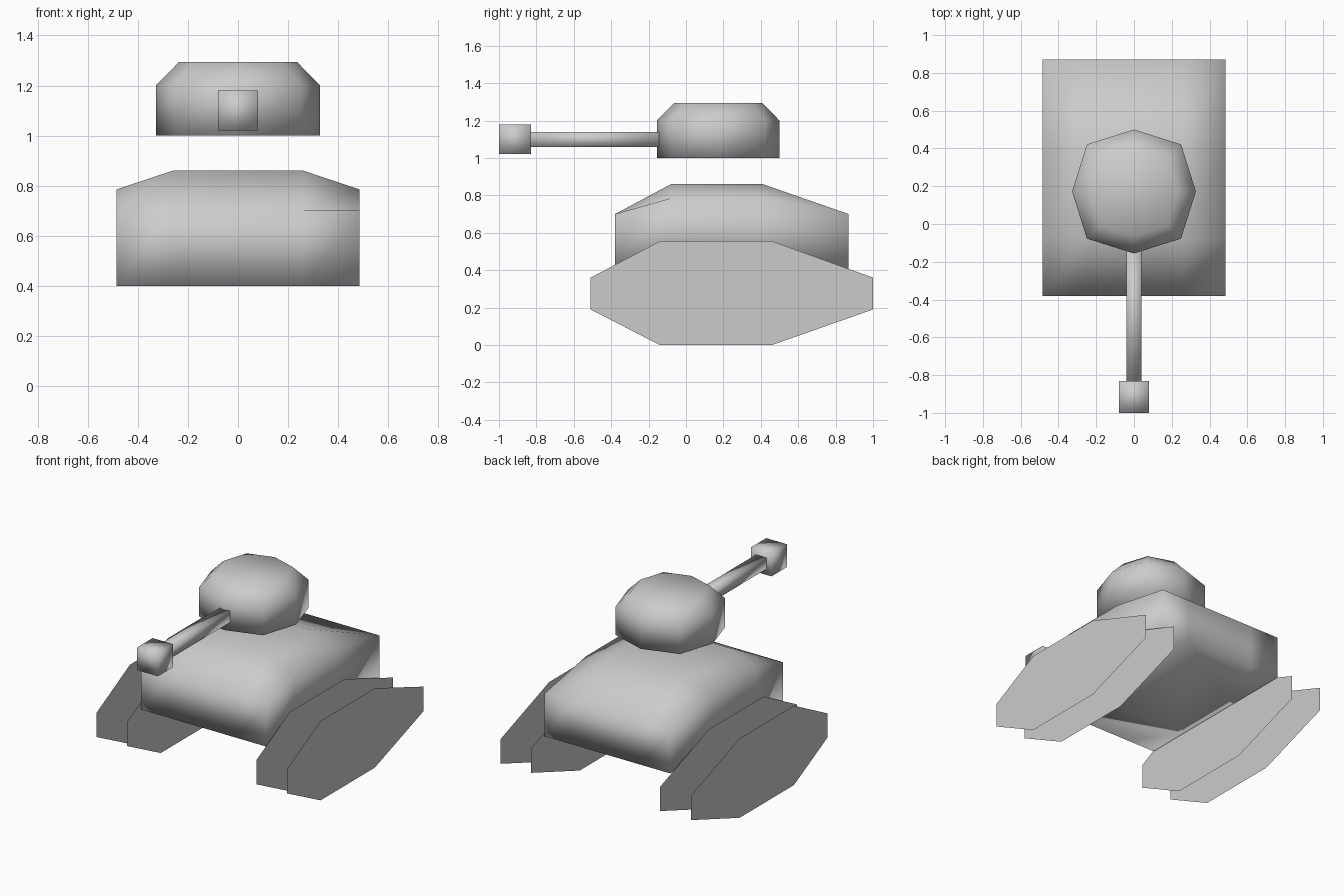
import bpy
import bmesh

cube = bpy.data.objects.get("Cube")
if cube:
    bpy.data.objects.remove(cube, do_unlink=True)

grey = bpy.data.materials.new("plain grey")
grey.use_nodes = True
grey.diffuse_color = (0.6, 0.6, 0.6, 1)
grey.node_tree.nodes["Principled BSDF"].inputs["Base Color"].default_value = grey.diffuse_color


def finish(name, bm, smooth=True, recalc=True):
    """Turn a bmesh into a named grey object."""
    if recalc:
        bmesh.ops.recalc_face_normals(bm, faces=bm.faces)
    for f in bm.faces:
        f.smooth = smooth
    mesh = bpy.data.meshes.new(name)
    bm.to_mesh(mesh)
    bm.free()
    mesh.materials.append(grey)
    obj = bpy.data.objects.new(name, mesh)
    bpy.context.collection.objects.link(obj)


def loft(name, rings):
    """Skin equal-length rings of points and cap both ends."""
    bm = bmesh.new()
    loops = [[bm.verts.new(p) for p in ring] for ring in rings]
    n = len(loops[0])
    for a, b in zip(loops, loops[1:]):
        for i in range(n):
            j = (i + 1) % n
            bm.faces.new((a[i], a[j], b[j], b[i]))
    bm.faces.new(loops[0])
    bm.faces.new(loops[-1])
    finish(name, bm)


def square(half, y, z):
    return [(sx * half, y, z + sz * half)
            for sx, sz in ((-1, -1), (1, -1), (1, 1), (-1, 1))]


# Hull: grid roof raised in the middle, with walls dropped to a flat floor
xs = (-0.485, -0.26, 0.26, 0.485)
ys = (-0.38, -0.08, 0.41, 0.87)


def roof_height(i, j):
    if j in (0, 3):
        return 0.7
    return 0.785 if i in (0, 3) else 0.86


bm = bmesh.new()
roof = [[bm.verts.new((x, y, roof_height(i, j))) for j, y in enumerate(ys)]
        for i, x in enumerate(xs)]
for i in range(3):
    for j in range(3):
        bm.faces.new((roof[i][j], roof[i + 1][j], roof[i + 1][j + 1], roof[i][j + 1]))
rim = [e for e in bm.edges if e.is_boundary]
walls = bmesh.ops.extrude_edge_only(bm, edges=rim)["geom"]
for v in walls:
    if isinstance(v, bmesh.types.BMVert):
        v.co.z = 0.4
bmesh.ops.holes_fill(bm, edges=[e for e in bm.edges if e.is_boundary], sides=0)
finish("hull", bm)

# Turret: eight-sided drum with a sloped shoulder
octagon = [(1, 0), (0.76, 0.76), (0, 1), (-0.76, 0.76),
           (-1, 0), (-0.76, -0.76), (0, -1), (0.76, -0.76)]
loft("turret", [[(x * r, 0.172 + y * r, z) for x, y in octagon]
                for r, z in ((0.328, 1.0), (0.328, 1.2), (0.235, 1.295))])

# Gun barrel and muzzle block
loft("gun_barrel", [square(0.04, y, 1.1) for y in (-0.83, -0.145)])
loft("muzzle", [square(0.08, y, 1.1) for y in (-1.0, -0.83)])

# Tracks: a pair of flat plates on each side
outline = [(-0.51, 0.19), (-0.14, 0), (0.46, 0), (1.0, 0.19),
           (1.0, 0.36), (0.46, 0.555), (-0.14, 0.555), (-0.51, 0.36)]
for side, label in ((1, "left"), (-1, "right")):
    for x, place in ((0.5, "inner"), (0.737, "outer")):
        bm = bmesh.new()
        face = bm.faces.new([bm.verts.new((side * x, y, z)) for y, z in outline])
        if side < 0:
            face.normal_flip()
        finish(f"{label}_{place}_track_plate", bm, smooth=False, recalc=False)
